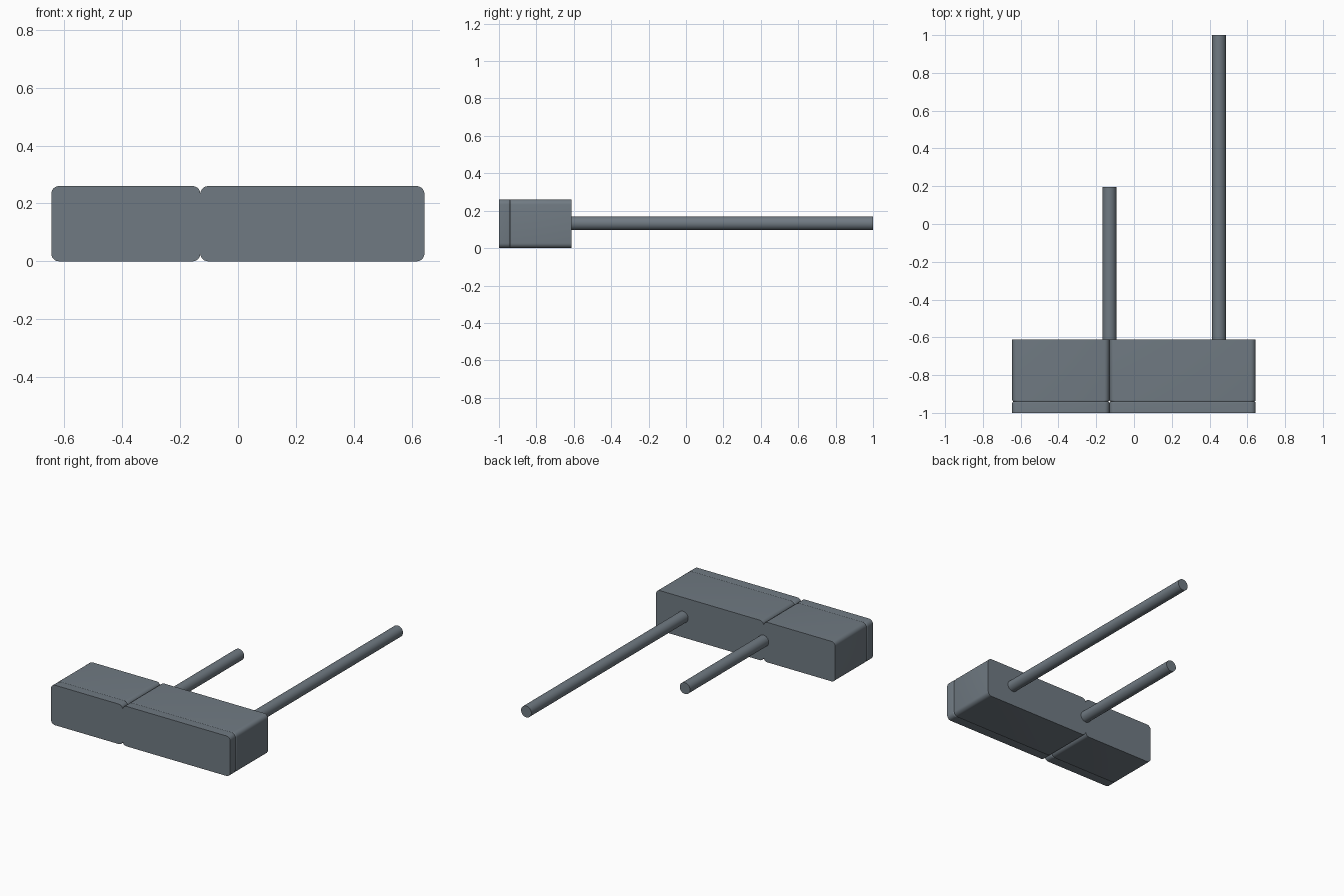
import bpy, bmesh, math

if "Cube" in bpy.data.objects:
    bpy.data.objects.remove(bpy.data.objects["Cube"])

HEIGHT = 0.26
RADIUS = 0.027
SOFT = 0.009
SPLIT = -0.13
SEAM = -0.94

slate = bpy.data.materials.new("slate")
slate.diffuse_color = (0.162, 0.195, 0.225, 1)
slate.use_nodes = True
slate.node_tree.nodes["Principled BSDF"].inputs["Base Color"].default_value = slate.diffuse_color


def rounded_ring(x0, x1, inset, segments=6):
    """Rounded rectangle in the xz plane, pulled in mostly at its sides."""
    x0, x1 = x0 + inset, x1 - inset
    z0, z1 = inset * 0.15, HEIGHT - inset * 0.15
    corners = [(x1 - RADIUS, z1 - RADIUS, 0), (x0 + RADIUS, z1 - RADIUS, 90),
               (x0 + RADIUS, z0 + RADIUS, 180), (x1 - RADIUS, z0 + RADIUS, 270)]
    points = []
    for cx, cz, start in corners:
        for i in range(segments + 1):
            a = math.radians(start + 90 * i / segments)
            points.append((cx + RADIUS * math.cos(a), cz + RADIUS * math.sin(a)))
    return points


def finish(obj):
    obj.data.materials.append(slate)
    bpy.ops.object.select_all(action='DESELECT')
    obj.select_set(True)
    bpy.context.view_layer.objects.active = obj
    bpy.ops.object.shade_smooth_by_angle(angle=math.radians(35))


def block(name, x0, x1, y_flat, y_soft):
    """Bar running along y, with a small round-over at its y_soft end."""
    bm = bmesh.new()
    inward = math.copysign(1, y_flat - y_soft)
    stations = [(y_flat, 0)]
    for i in range(4):
        a = math.radians(30 * i)
        stations.append((y_soft + inward * SOFT * (1 - math.sin(a)), SOFT * (1 - math.cos(a))))
    rings = [[bm.verts.new((x, y, z)) for x, z in rounded_ring(x0, x1, inset)]
             for y, inset in stations]
    for a, b in zip(rings, rings[1:]):
        for i in range(len(a)):
            j = (i + 1) % len(a)
            bm.faces.new((a[i], a[j], b[j], b[i]))
    bm.faces.new(rings[0])
    bm.faces.new(rings[-1])
    bmesh.ops.recalc_face_normals(bm, faces=bm.faces)
    mesh = bpy.data.meshes.new(name)
    bm.to_mesh(mesh)
    bm.free()
    obj = bpy.data.objects.new(name, mesh)
    bpy.context.collection.objects.link(obj)
    finish(obj)


def rod(name, x, y0, y1):
    bpy.ops.mesh.primitive_cylinder_add(vertices=32, radius=0.037, depth=y1 - y0,
                                        location=(x, (y0 + y1) / 2, 0.133),
                                        rotation=(math.pi / 2, 0, 0))
    obj = bpy.context.object
    obj.name = name
    finish(obj)


# Front plates and the bodies behind them
for side, x0, x1 in (("left", -0.645, SPLIT), ("right", SPLIT, 0.644)):
    block(side + "_front_plate", x0, x1, -1.0, SEAM)
    block(side + "_body", x0, x1, -0.612, SEAM)

# Rear rods
rod("short_rod", SPLIT, -0.612, 0.197)
rod("long_rod", 0.45, -0.612, 1.0)
